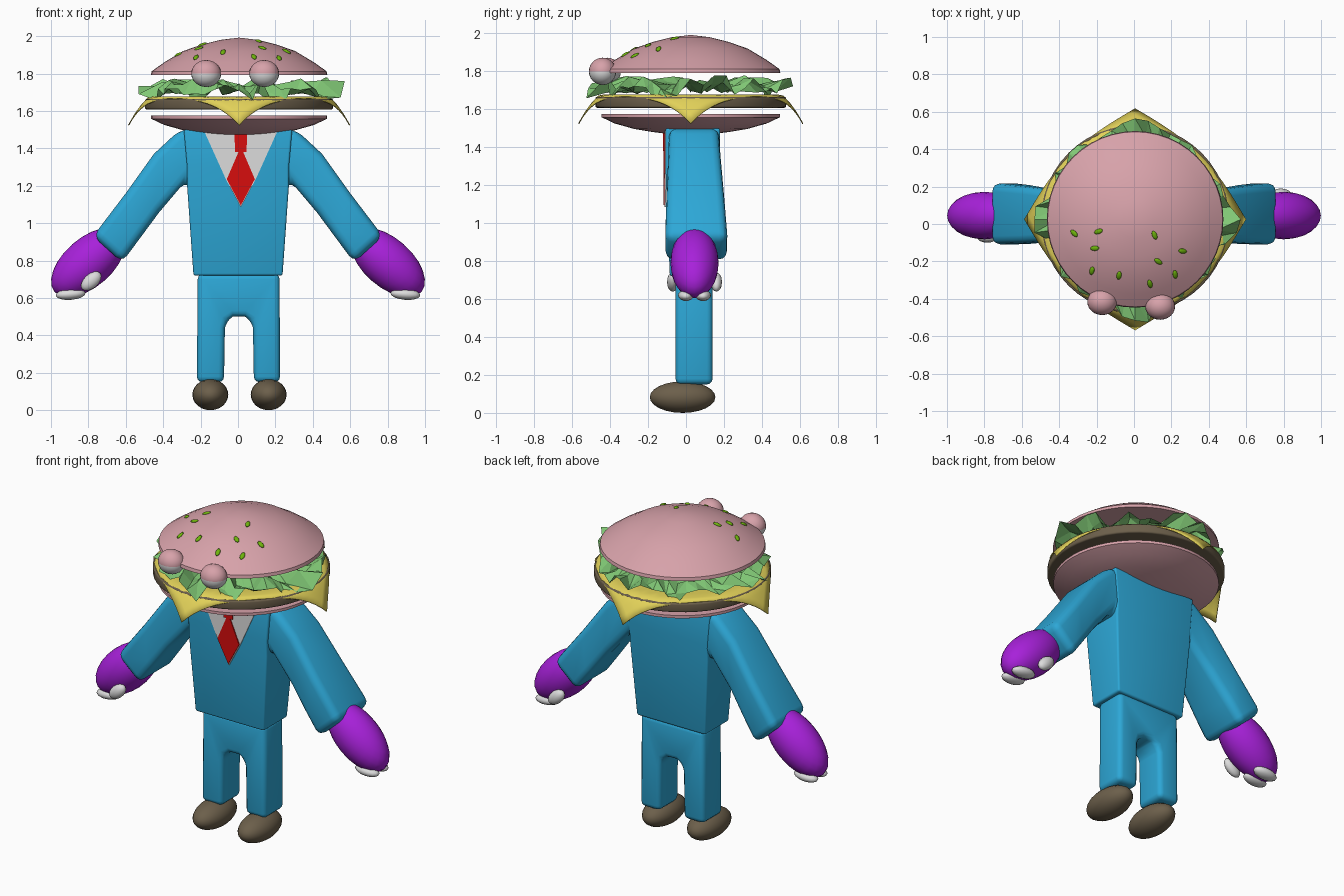
import bpy, bmesh, math, random
from mathutils import Vector, Matrix

random.seed(4)
if "Cube" in bpy.data.objects:
    bpy.data.objects.remove(bpy.data.objects["Cube"])


def material(name, r, g, b):
    m = bpy.data.materials.new(name)
    m.use_nodes = True
    m.diffuse_color = (r, g, b, 1)
    m.node_tree.nodes["Principled BSDF"].inputs["Base Color"].default_value = (r, g, b, 1)
    return m


PINK = material("bun pink", 0.68, 0.36, 0.40)
BLUE = material("suit blue", 0.026, 0.39, 0.68)
PURPLE = material("hand purple", 0.39, 0.015, 0.70)
BROWN = material("dark brown", 0.15, 0.115, 0.07)
YELLOW = material("cheese yellow", 0.76, 0.64, 0.10)
GREEN = material("lettuce green", 0.22, 0.58, 0.18)
SEED = material("seed green", 0.16, 0.46, 0.004)
WHITE = material("white", 0.72, 0.72, 0.72)
RED = material("tie red", 0.68, 0.004, 0.004)
CENTRE = Vector((0.006, 0.025, 0))


def finish(name, bm, mats, smooth=40):
    bmesh.ops.recalc_face_normals(bm, faces=bm.faces)
    mesh = bpy.data.meshes.new(name)
    bm.to_mesh(mesh)
    bm.free()
    for m in mats:
        mesh.materials.append(m)
    ob = bpy.data.objects.new(name, mesh)
    bpy.context.scene.collection.objects.link(ob)
    if smooth:
        bpy.ops.object.select_all(action="DESELECT")
        ob.select_set(True)
        bpy.context.view_layer.objects.active = ob
        bpy.ops.object.shade_smooth_by_angle(angle=math.radians(smooth))
    return ob


def round_edges(bm, width, segments=3):
    bmesh.ops.recalc_face_normals(bm, faces=bm.faces)
    edges = [e for e in bm.edges if len(e.link_faces) == 2 and e.calc_face_angle() > 0.6]
    bmesh.ops.bevel(bm, geom=edges, offset=width, segments=segments,
                    profile=0.5, affect="EDGES", clamp_overlap=True)


def ellipsoid(name, mat, centre, radii, turn=Matrix(), segs=24):
    bm = bmesh.new()
    bmesh.ops.create_uvsphere(bm, u_segments=segs, v_segments=segs // 2, radius=1)
    bm.transform(Matrix.Translation(centre) @ turn @ Matrix.Diagonal((*radii, 1)))
    return finish(name, bm, [mat], 60)


def lathe(name, mat, profile, bevel=0):
    bm = bmesh.new()
    verts = [bm.verts.new((r, 0, z)) for r, z in profile]
    edges = [bm.edges.new(pair) for pair in zip(verts, verts[1:])]
    bmesh.ops.spin(bm, geom=verts + edges, cent=(0, 0, 0), axis=(0, 0, 1),
                   angle=math.tau, steps=48)
    bmesh.ops.remove_doubles(bm, verts=bm.verts, dist=0.0005)
    if bevel:
        round_edges(bm, bevel)
    bm.transform(Matrix.Translation(CENTRE))
    return finish(name, bm, [mat])


def loft(name, mat, rings, bevel):
    """Skin a chain of four-cornered sections and cap both ends."""
    bm = bmesh.new()
    loops = [[bm.verts.new(p) for p in ring] for ring in rings]
    for a, b in zip(loops, loops[1:]):
        for i in range(4):
            j = (i + 1) % 4
            bm.faces.new((a[i], a[j], b[j], b[i]))
    bm.faces.new(loops[0])
    bm.faces.new(loops[-1])
    round_edges(bm, bevel)
    return finish(name, bm, [mat])


def prism(name, mat, outline, y0, y1, bevel=0):
    """Extrude a front outline (x, z) from y0 back to y1."""
    bm = bmesh.new()
    front = bm.faces.new([bm.verts.new((x, y0, z)) for x, z in outline])
    new = bmesh.ops.extrude_face_region(bm, geom=[front])["geom"]
    bmesh.ops.translate(bm, vec=(0, y1 - y0, 0),
                        verts=[g for g in new if isinstance(g, bmesh.types.BMVert)])
    if bevel:
        round_edges(bm, bevel)
    return finish(name, bm, [mat], 40 if bevel else 0)


# Buns and patty
DOME = [(0, 1.992), (0.1, 1.98), (0.2, 1.955), (0.3, 1.92), (0.4, 1.86), (0.468, 1.812)]
lathe("top_bun", PINK, DOME + [(0.472, 1.792), (0, 1.792)])
lathe("patty", BROWN, [(0, 1.665), (0.503, 1.665), (0.503, 1.608), (0, 1.608)], 0.01)
lathe("bottom_bun", PINK, [(0, 1.575), (0.47, 1.575), (0.47, 1.558), (0.4, 1.525),
                           (0.3, 1.497), (0.2, 1.48), (0.1, 1.468), (0, 1.465)])

# Cheese slice: a square set cornerwise, its corners drooping
bm = bmesh.new()
bmesh.ops.create_grid(bm, x_segments=20, y_segments=20, size=0.5)
bm.transform(Matrix.Rotation(math.pi / 4, 4, "Z"))
for v in bm.verts:
    r = v.co.xy.length
    t = max(0, r - 0.48)
    if t:
        v.co.xy *= (0.48 + 0.5 * t) / r
    v.co.z = 1.678 - 0.4 * t - 1.2 * t * t
bm.transform(Matrix.Translation(CENTRE))
cheese = finish("cheese_slice", bm, [YELLOW])
cheese.modifiers.new("thickness", "SOLIDIFY").thickness = 0.006

# Lettuce: crumpled leaf with a jagged rim and four longer tips
bm = bmesh.new()
COUNT = 48
rings = []
for k, base in enumerate((0.2, 0.34, 0.42, 0.48)):
    ring = []
    for i in range(COUNT):
        a = math.tau * i / COUNT
        tip = max(0, abs(math.cos(2 * a)) * 8 - 7) if math.cos(4 * a) > 0 else 0
        r = base + random.uniform(-0.025, 0.025) * (k > 0)
        z = 1.73 + random.uniform(-0.05, 0.05) * (k > 0)
        if k == 3:
            r += 0.07 * tip
            z -= random.choice((0.0, 0.01, 0.05))
        ring.append(bm.verts.new((r * math.cos(a), r * math.sin(a), z)))
    rings.append(ring)
bm.faces.new(rings[0])
for a, b in zip(rings, rings[1:]):
    for i in range(COUNT):
        j = (i + 1) % COUNT
        bm.faces.new((a[i], b[i], b[j]))
        bm.faces.new((a[i], b[j], a[j]))
bm.transform(Matrix.Translation(CENTRE))
finish("lettuce_leaf", bm, [GREEN], 0)

# Seeds lying on the dome
SPOTS = [(-0.32, -0.05), (-0.19, -0.04), (-0.21, -0.13), (-0.225, -0.25), (-0.08, -0.275),
         (0.11, -0.06), (0.13, -0.2), (0.085, -0.32), (0.22, -0.27), (0.26, -0.145)]
for n, (x, y) in enumerate(SPOTS):
    out = Vector((x, y, 0)) - CENTRE
    r = out.length
    (r0, z0), (r1, z1) = next(p for p in zip(DOME, DOME[1:]) if p[1][0] >= r)
    slope = (z1 - z0) / (r1 - r0)
    normal = out.normalized() * -slope + Vector((0, 0, 1))
    turn = normal.to_track_quat("Z", "Y").to_matrix().to_4x4()
    turn = turn @ Matrix.Rotation(random.uniform(0.6, 2.2), 4, "Z")
    ellipsoid(f"seed_{n + 1}", SEED, (x, y, z0 + slope * (r - r0) + 0.002),
              (0.026, 0.014, 0.008), turn, 10)

# Eyes: white balls with lids over the upper half
for side, x, y in (("right", -0.17, -0.415), ("left", 0.14, -0.44)):
    eye = ellipsoid(side + "_eye", WHITE, (x, y, 1.8), (0.08, 0.072, 0.072))
    eye.data.materials.append(PINK)
    for f in eye.data.polygons:
        f.material_index = int(f.center.z > 1.8)


# Jacket body
def level(x, y0, y1, z):
    return [(-x, y0, z), (x, y0, z), (x, y1, z), (-x, y1, z)]


loft("jacket", BLUE, [level(0.238, -0.085, 0.15, 0.72), level(0.272, -0.105, 0.175, 1.2),
                      level(0.272, -0.108, 0.18, 1.3), level(0.29, -0.108, 0.18, 1.5)], 0.012)

# Shirt front and tie
prism("shirt_front", WHITE, [(-0.18, 1.49), (0.21, 1.49), (0.095, 1.235), (0.015, 1.085),
                             (-0.065, 1.235)], -0.113, -0.105)
prism("tie_blade", RED, [(0.015, 1.41), (0.09, 1.235), (0.015, 1.095), (-0.06, 1.235)],
      -0.119, -0.111)
prism("tie_knot", RED, [(-0.02, 1.49), (0.05, 1.49), (0.045, 1.38), (-0.015, 1.38)],
      -0.12, -0.112)

# Arms, hands and fingers
ARM = [(0.18, 1.5, 0.18, 1.12, -0.09, 0.17), (0.31, 1.5, 0.28, 1.225, -0.09, 0.175),
       (0.45, 1.37, 0.42, 1.06, -0.095, 0.185), (0.6, 1.16, 0.52, 0.925, -0.105, 0.205),
       (0.775, 0.93, 0.62, 0.79, -0.11, 0.22)]
for side, s in (("left", 1), ("right", -1)):
    loft(side + "_arm", BLUE, [[(s * xt, y0, zt), (s * xt, y1, zt), (s * xb, y1, zb),
                                (s * xb, y0, zb)] for xt, zt, xb, zb, y0, y1 in ARM], 0.045)
    turn = Matrix.Rotation(s * 0.72, 4, "Y")
    ellipsoid(side + "_hand", PURPLE, (s * 0.8, 0.045, 0.79), (0.24, 0.127, 0.13), turn)
    flat = Matrix.Rotation(s * 0.08, 4, "Y")
    for n, y in enumerate((0.0, 0.09)):
        ellipsoid(f"{side}_finger_{n + 1}", WHITE, (s * 0.895, y, 0.62),
                  (0.08, 0.042, 0.03), flat, 16)
    ellipsoid(side + "_thumb", WHITE, (s * 0.785, 0.045 + s * 0.115, 0.69),
              (0.065, 0.03, 0.038), turn, 16)

# Trousers with an arch between the legs
prism("trousers", BLUE, [(-0.215, 0.73), (0.222, 0.73), (0.225, 0.15), (0.085, 0.15),
                         (0.08, 0.44), (0.068, 0.48), (0.035, 0.502), (-0.025, 0.502),
                         (-0.058, 0.48), (-0.07, 0.44), (-0.075, 0.15), (-0.22, 0.15)],
      -0.055, 0.14, 0.03)

# Shoes
for side, x in (("left", 0.164), ("right", -0.148)):
    ellipsoid(side + "_shoe", BROWN, (x, -0.018, 0.083), (0.096, 0.173, 0.083))
